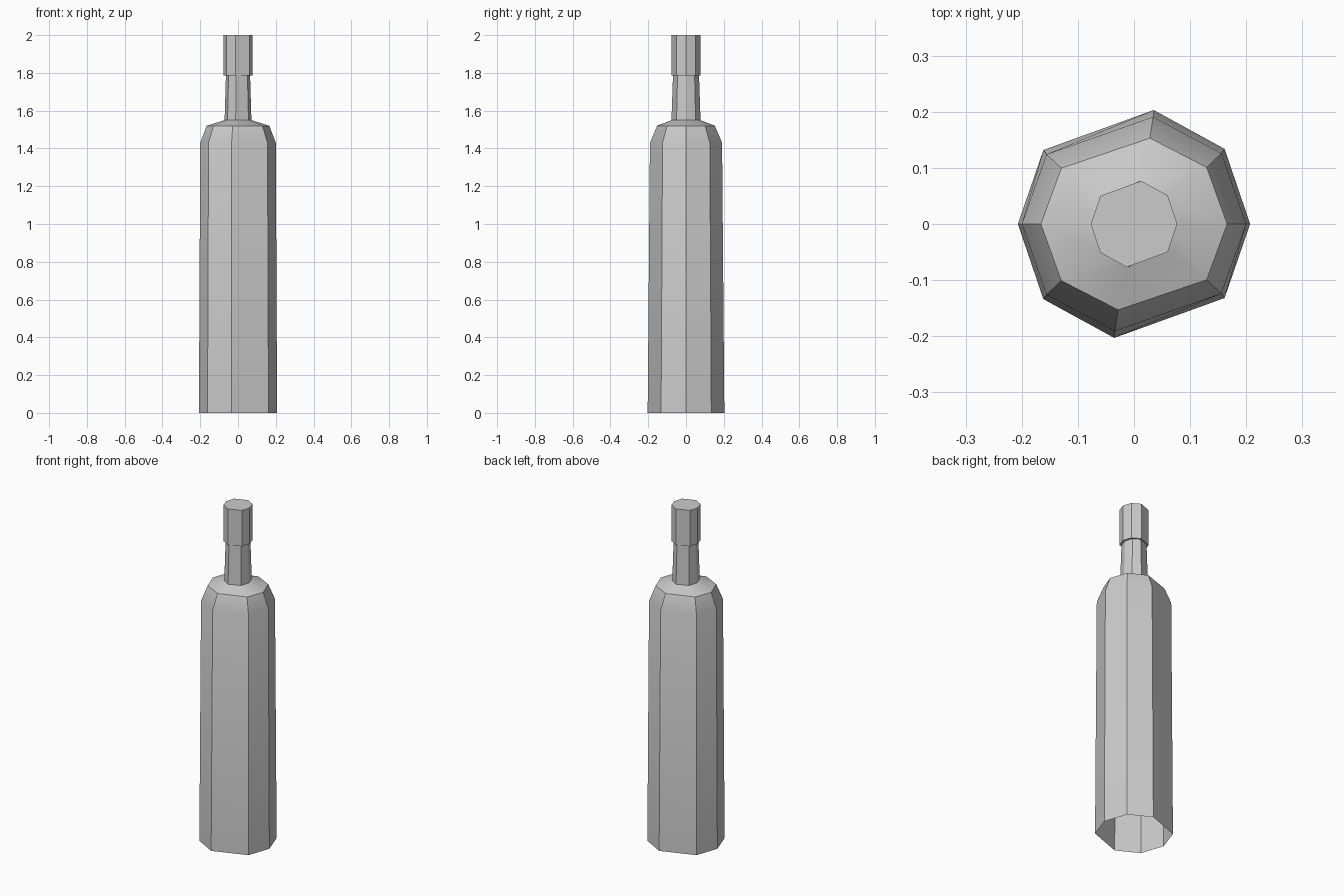
import bpy
import bmesh
import math

if "Cube" in bpy.data.objects:
    bpy.data.objects.remove(bpy.data.objects["Cube"])

grey = bpy.data.materials.new("plain grey")
grey.use_nodes = True
COLOUR = (0.6, 0.6, 0.6, 1)
grey.diffuse_color = COLOUR
grey.node_tree.nodes["Principled BSDF"].inputs["Base Color"].default_value = COLOUR

# Half of the skewed octagon; the other half is its half-turn
HALF = [(1, 0), (0.78, 0.66), (0.17, 1), (-0.78, 0.65)]
OUTLINE = HALF + [(-x, -y) for x, y in HALF]


def lofted(name, rings, cap_top=False):
    """Skin the outline through rings of (x radius, y radius, z)."""
    bm = bmesh.new()
    loops = [[bm.verts.new((x * rx, y * ry, z)) for x, y in OUTLINE]
             for rx, ry, z in rings]
    n = len(OUTLINE)
    for low, high in zip(loops, loops[1:]):
        for i in range(n):
            j = (i + 1) % n
            bm.faces.new((low[i], low[j], high[j], high[i]))
    if cap_top:
        bm.faces.new(loops[-1])
    mesh = bpy.data.meshes.new(name)
    bm.to_mesh(mesh)
    bm.free()
    mesh.materials.append(grey)
    obj = bpy.data.objects.new(name, mesh)
    bpy.context.collection.objects.link(obj)
    bpy.ops.object.select_all(action="DESELECT")
    obj.select_set(True)
    bpy.context.view_layer.objects.active = obj
    bpy.ops.object.shade_smooth_by_angle(angle=math.radians(30))
    return obj


# Hollow body, open underneath, with a rounded shoulder
lofted("body", [(0.207, 0.203, 0), (0.2, 0.191, 1.43),
                (0.166, 0.153, 1.52), (0.071, 0.076, 1.55)])

# Slightly tapered neck
lofted("neck", [(0.071, 0.077, 1.55), (0.064, 0.069, 1.785)])

# Wider mouth collar, closed on top, with a ledge beneath
lofted("collar", [(0.064, 0.069, 1.785), (0.077, 0.077, 1.785),
                  (0.077, 0.077, 2)], cap_top=True)
